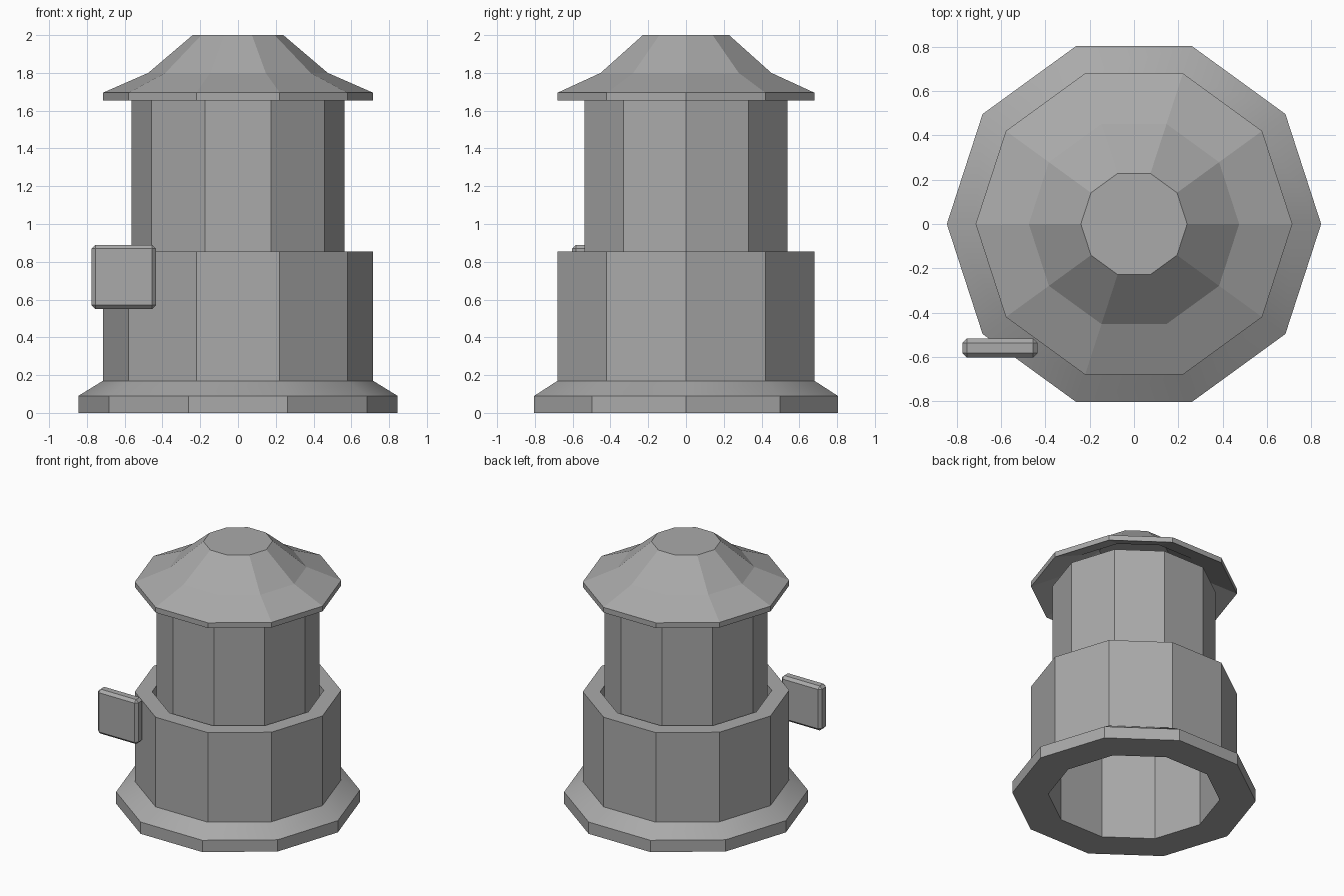
import bpy, bmesh, math

cube = bpy.data.objects.get("Cube")
if cube:
    bpy.data.objects.remove(cube)

SIDES = 10
stone = bpy.data.materials.new("stone_grey")
stone.use_nodes = True
GREY = (0.4, 0.4, 0.4, 1)
stone.diffuse_color = GREY
stone.node_tree.nodes["Principled BSDF"].inputs["Base Color"].default_value = GREY


def finish(name, bm):
    bmesh.ops.recalc_face_normals(bm, faces=bm.faces)
    mesh = bpy.data.meshes.new(name)
    bm.to_mesh(mesh)
    bm.free()
    mesh.materials.append(stone)
    obj = bpy.data.objects.new(name, mesh)
    bpy.context.collection.objects.link(obj)
    return obj


def lathe(name, profile, closed=True):
    """Turn a (radius, height) profile into a ten-sided body."""
    bm = bmesh.new()
    rings = []
    for r, z in profile:
        angles = [2 * math.pi * i / SIDES for i in range(SIDES)]
        rings.append([bm.verts.new((r * math.cos(a), r * math.sin(a), z)) for a in angles])
    pairs = list(zip(rings, rings[1:]))
    if closed:
        pairs.append((rings[-1], rings[0]))
    else:
        bm.faces.new(rings[0])
        bm.faces.new(rings[-1])
    for low, high in pairs:
        for i in range(SIDES):
            j = (i + 1) % SIDES
            bm.faces.new((low[i], low[j], high[j], high[i]))
    return finish(name, bm)


# Hollow lower wall with a flared, softly shaded foot
lower = lathe("lower_wall", [(0.845, 0), (0.845, 0.09), (0.715, 0.17),
                             (0.715, 0.855), (0.595, 0.855), (0.595, 0)])
bpy.context.view_layer.objects.active = lower
lower.select_set(True)
bpy.ops.object.shade_smooth_by_angle(angle=math.radians(30))

# Narrower tube standing inside the lower rim
lathe("upper_wall", [(0.565, 0.72), (0.565, 1.665), (0.445, 1.665), (0.445, 0.72)])

# Two-pitch roof shell, hollow beneath, flat on top
lathe("roof", [(0.24, 1.96), (0.475, 1.76), (0.715, 1.655),
               (0.715, 1.695), (0.475, 1.8), (0.24, 2.0)], closed=False)

# Square plate with chamfered edges on the front right
bm = bmesh.new()
bmesh.ops.create_cube(bm, size=1)
bmesh.ops.scale(bm, vec=(0.34, 0.085, 0.34), verts=bm.verts)
bmesh.ops.bevel(bm, geom=bm.edges[:], offset=0.02, segments=1, affect='EDGES')
plate = finish("wall_plate", bm)
plate.location = (-0.605, -0.56, 0.72)
